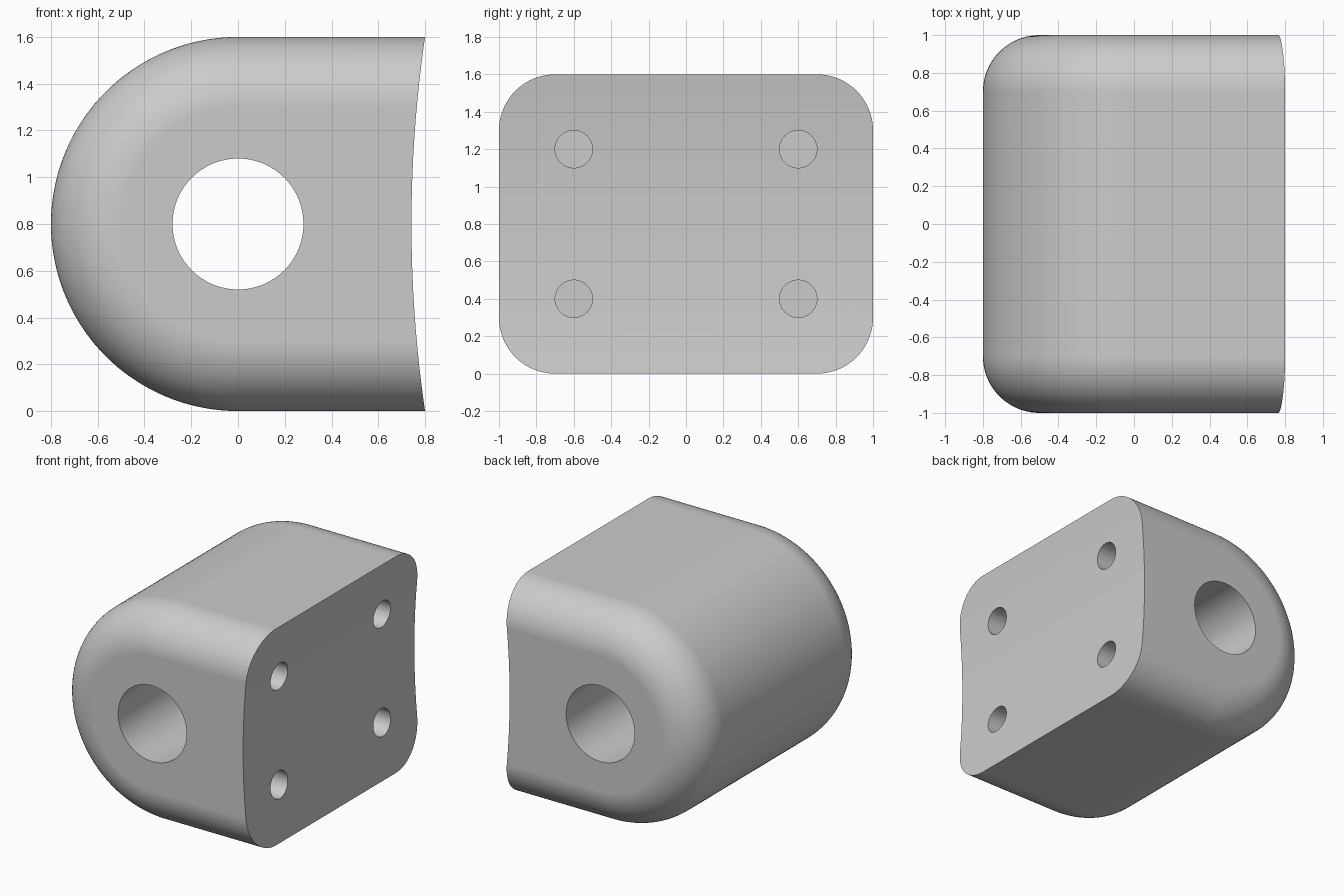
import bpy, bmesh
from math import sin, cos, pi, radians
from mathutils import Matrix

cube = bpy.data.objects.get("Cube")
if cube:
    bpy.data.objects.remove(cube, do_unlink=True)

# Single grey material
grey = bpy.data.materials.new("light grey")
grey.use_nodes = True
COLOUR = (0.6, 0.6, 0.6, 1)
grey.diffuse_color = COLOUR
grey.node_tree.nodes["Principled BSDF"].inputs["Base Color"].default_value = COLOUR

RADIUS, HALF_WIDTH, FILLET = 0.8, 1.0, 0.3
FILLET_STEPS, ARC_STEPS = 20, 72


def add_object(name, bm):
    bmesh.ops.recalc_face_normals(bm, faces=bm.faces)
    mesh = bpy.data.meshes.new(name)
    bm.to_mesh(mesh)
    bm.free()
    mesh.materials.append(grey)
    obj = bpy.data.objects.new(name, mesh)
    bpy.context.collection.objects.link(obj)
    return obj


def add_cutter(name, radius, depth, centre, axis, sides):
    bm = bmesh.new()
    bmesh.ops.create_cone(bm, cap_ends=True, segments=sides, radius1=radius,
                          radius2=radius, depth=depth)
    turn = Matrix.Rotation(pi / 2, 4, "Y" if axis == "X" else "X")
    bmesh.ops.transform(bm, matrix=Matrix.Translation(centre) @ turn, verts=bm.verts)
    obj = add_object(name, bm)
    obj.hide_render = True
    return obj


# Body: half-round profile swept across y, shrinking at each end to form the fillet
bm = bmesh.new()
sections = []
for i in range(FILLET_STEPS + 1):
    a = pi / 2 * (1 - i / FILLET_STEPS)
    sections.append((-HALF_WIDTH + FILLET * (1 - sin(a)), FILLET * (1 - cos(a))))
sections += [(-y, inset) for y, inset in reversed(sections)]
rings = []
for y, inset in sections:
    r = RADIUS - inset
    points = [(1.0, r)]
    for k in range(ARC_STEPS + 1):
        t = pi / 2 + pi * k / ARC_STEPS
        points.append((r * cos(t), r * sin(t)))
    points.append((1.0, -r))
    rings.append([bm.verts.new((x, y, RADIUS + z)) for x, z in points])
for a, b in zip(rings, rings[1:]):
    for k in range(len(a)):
        n = (k + 1) % len(a)
        bm.faces.new((a[k], a[n], b[n], b[k]))
bm.faces.new(rings[0])
bm.faces.new(rings[-1])
body = add_object("mounting_block", bm)

# Cutters: concave mounting face, cross bore and four blind bolt holes
SADDLE = 5.55
cutters = [
    add_cutter("saddle_cutter", SADDLE, 3, (0.742 + SADDLE, 0, RADIUS), "Y", 512),
    add_cutter("bore_cutter", 0.28, 3, (0, 0, RADIUS), "Y", 96),
]
for y in (-0.6, 0.6):
    for z in (0.4, 1.2):
        cutters.append(add_cutter("bolt_hole_cutter", 0.1, 1.0, (0.7, y, z), "X", 48))

bpy.context.view_layer.objects.active = body
for cutter in cutters:
    mod = body.modifiers.new("cut", "BOOLEAN")
    mod.operation, mod.solver, mod.object = "DIFFERENCE", "EXACT", cutter
    bpy.ops.object.modifier_apply(modifier=mod.name)
    bpy.data.objects.remove(cutter, do_unlink=True)

# Smooth shading with crisp rims
bpy.ops.object.select_all(action="DESELECT")
body.select_set(True)
bpy.ops.object.shade_smooth_by_angle(angle=radians(30))
weighted = body.modifiers.new("weighted_normals", "WEIGHTED_NORMAL")
weighted.keep_sharp = True
